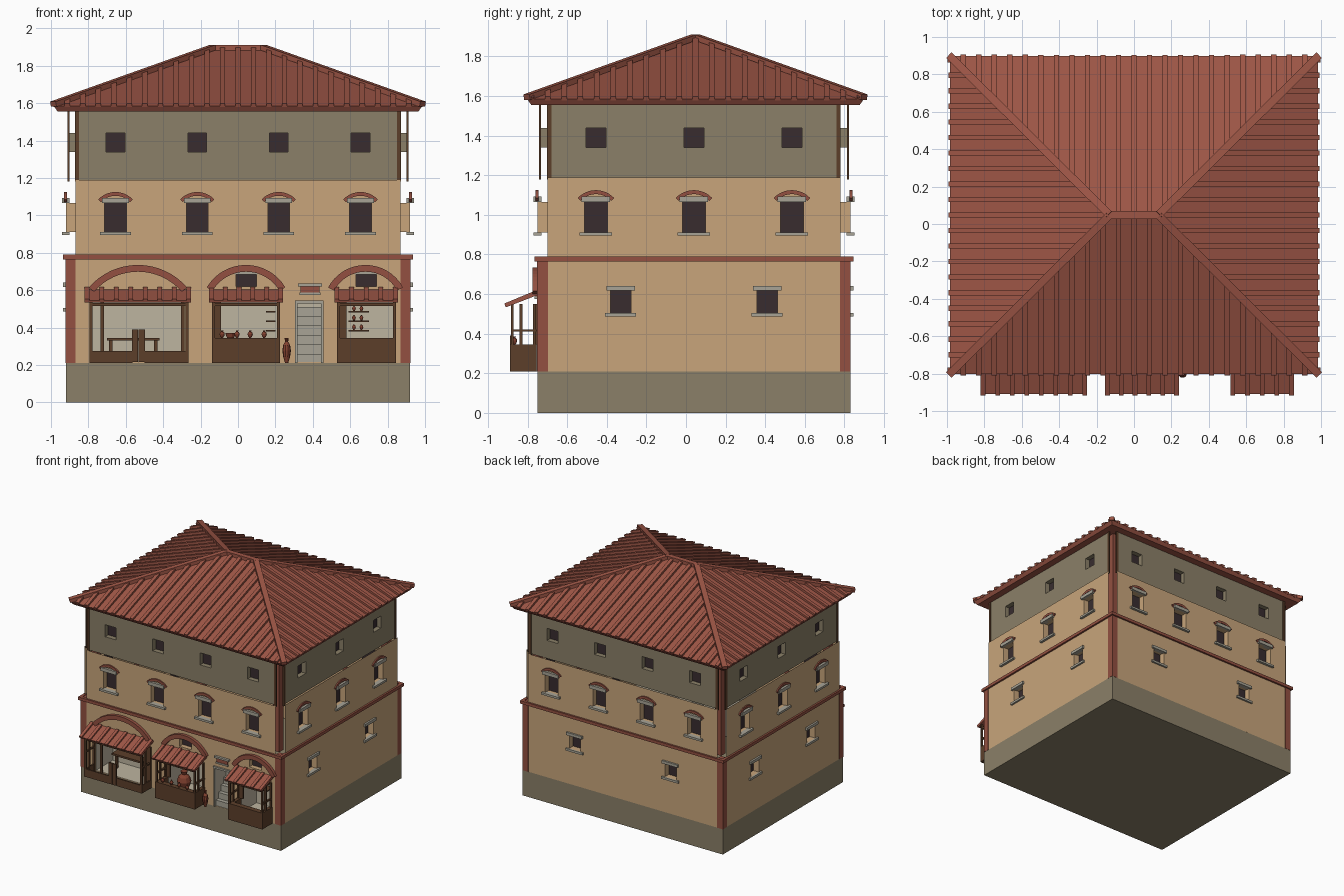
import bpy, bmesh, math
from mathutils import Vector, Matrix

if "Cube" in bpy.data.objects:
    bpy.data.objects.remove(bpy.data.objects["Cube"])

# Flat colours, sRGB 0-255 -> linear
def lin(c):
    c /= 255
    return c / 12.92 if c <= 0.04045 else ((c + 0.055) / 1.055) ** 2.4

COLOURS = {"tan_plaster": (200, 165, 123), "olive_plaster": (139, 128, 104), "roof_red": (158, 86, 70),
           "trim_red": (147, 80, 65), "wood_brown": (92, 63, 42), "dark_pane": (56, 44, 47),
           "stone_grey": (168, 164, 150), "pale_plaster": (190, 181, 160), "clay": (132, 66, 48)}
MATS = {}
for n, c in COLOURS.items():
    MATS[n] = bpy.data.materials.new(n)
    MATS[n].diffuse_color = (*map(lin, c), 1)

PARTS = {}          # name -> (bmesh, colour)
I = Matrix.Identity(4)

def part(name, colour):
    PARTS[name] = (bmesh.new(), colour)
    return name

def face(p, pts, M=I):
    bm = PARTS[p][0]
    bm.faces.new([bm.verts.new(M @ Vector(v)) for v in pts])

def loft(p, sections, M=I):
    """Closed skin through equal-sized loops, capped at both ends."""
    bm = PARTS[p][0]
    rings = [[bm.verts.new(M @ Vector(v)) for v in s] for s in sections]
    n = len(rings[0])
    fs = [bm.faces.new((a[i], a[(i + 1) % n], b[(i + 1) % n], b[i]))
          for a, b in zip(rings, rings[1:]) for i in range(n)]
    fs += [bm.faces.new(rings[0][::-1]), bm.faces.new(rings[-1])]
    bmesh.ops.recalc_face_normals(bm, faces=fs)

def box(p, x0, x1, y0, y1, z0, z1, M=I):
    loft(p, [[(x0, y0, z), (x1, y0, z), (x1, y1, z), (x0, y1, z)] for z in (z0, z1)], M)

def beam(p, a, b, w, h):
    """Sloping bar whose underside runs from a to b."""
    a, b = Vector(a), Vector(b)
    s = (b - a).cross(Vector((0, 0, 1))).normalized()
    u = s.cross(b - a).normalized() * h
    s *= w / 2
    loft(p, [[e - s, e + s, e + s + u, e - s + u] for e in (a, b)])

def arch(p, cx, top, a, h, t, y0, y1, M=I, n=12):
    """Segmental arch band of half width a, rise h, thickness t."""
    R = (a * a + h * h) / (2 * h)
    half, secs = math.asin(a / R), []
    for i in range(n + 1):
        g = half * (2 * i / n - 1)
        q = lambda r, y: (cx + r * math.sin(g), y, top - R + r * math.cos(g))
        secs.append([q(R, y0), q(R, y1), q(R - t, y1), q(R - t, y0)])
    loft(p, secs, M)

def jar(p, x, y, z, r, h):
    prof = [(.35, 0), (.8, .25), (1, .5), (.8, .72), (.35, .85), (.5, 1)]
    loft(p, [[(x + r * k * math.cos(i * math.pi / 5), y + r * k * math.sin(i * math.pi / 5), z + h * t)
              for i in range(10)] for k, t in prof])

def wall(p, M, u, z0, z1, y, holes):
    """Wall sheet with recessed openings: (u0, u1, z0, z1, depth, reveal part, back part)."""
    us = sorted({-u, u, *[v for h in holes for v in h[:2]]})
    zs = sorted({z0, z1, *[v for h in holes for v in h[2:4]]})
    for a, b in zip(us, us[1:]):
        for c, d in zip(zs, zs[1:]):
            if not any(h[0] < (a + b) / 2 < h[1] and h[2] < (c + d) / 2 < h[3] for h in holes):
                face(p, [(a, y, c), (b, y, c), (b, y, d), (a, y, d)], M)
    for a, b, c, d, dep, reveal, back in holes:
        ring = [(a, c), (b, c), (b, d), (a, d)]
        for (s, t), (v, w) in zip(ring, ring[1:] + ring[:1]):
            face(reveal, [(s, y, t), (v, y, w), (v, y + dep, w), (s, y + dep, t)], M)
        face(back, [(s, y + dep, t) for s, t in ring], M)

# Base
base = part("base", "olive_plaster")
box(base, -.92, .92, -.75, .83, 0, .21)

# Walls, windows and trim, one pass for each side (local -y faces outwards)
walls, attic = part("main_walls", "tan_plaster"), part("attic_walls", "olive_plaster")
panes, sills = part("window_panes", "dark_pane"), part("sills_and_lintels", "stone_grey")
arches, band = part("window_arches", "trim_red"), part("storey_band", "trim_red")
posts, rooms = part("attic_posts", "wood_brown"), part("shop_rooms", "pale_plaster")
FRONT = Matrix.Translation((0, -.75, 0))
SHOPS = [(-.78, -.29), (-.12, .21), (.54, .83)]
for k in range(4):
    long = k % 2 == 0
    M = (Matrix.Translation((0, .04, 0)) @ Matrix.Rotation(k * math.pi / 2, 4, 'Z')
         @ Matrix.Translation((0, -.79 if long else -.92, 0)))
    u = .87 if long else .74
    cols = (-.655, -.218, .218, .655) if long else (-.495, 0, .495)
    low = [] if k == 0 else ([-.44, .44] if long else [-.37, .37])
    holes = [(c - .058, c + .058, .91, 1.065, .05, walls, panes) for c in cols]
    holes += [(c - .052, c + .052, .505, .62, .05, walls, panes) for c in low]
    if k == 0:
        holes += [(a, b, .215, .56, .22, rooms, rooms) for a, b in SHOPS]
        holes += [(.315, .445, .215, .53, .22, rooms, rooms)]
        holes += [(c - .055, c + .055, .62, .685, .04, walls, panes) for c in (.043, .685)]
    wall(walls, M, u, .21, 1.19, 0, holes)
    wall(attic, M, u, 1.19, 1.57, .013,
         [(c - .05, c + .05, 1.34, 1.44, .04, attic, panes) for c in cols])
    for c in cols:
        box(sills, c - .082, c + .082, -.02, .02, .895, .912, M)
        box(sills, c - .072, c + .072, -.02, .02, 1.065, 1.093, M)
        arch(arches, c, 1.125, .092, .04, .02, -.01, .005, M)
    for c in low:
        box(sills, c - .078, c + .078, -.015, .02, .487, .505, M)
        box(sills, c - .072, c + .072, -.015, .02, .617, .64, M)
    box(band, -u - .065, u + .065, -.015, .01, .765, .79, M)
    for s in (-1, 1):
        c = s * (u - .01)
        box(posts, c - .011, c + .011, .008, .018, 1.18, 1.57, M)

# Corner pilasters below, recessed pillars above
pilasters, pillars = part("corner_pilasters", "trim_red"), part("recessed_corner_pillars", "trim_red")
for sx in (-1, 1):
    for sy in (-1, 1):
        x, y = sorted((sx * .868, sx * .922)), sorted((.04 + sy * .738, .04 + sy * .792))
        box(pilasters, *x, *y, .21, .785)
        x, y = sorted((sx * .81, sx * .866)), sorted((.04 + sy * .68, .04 + sy * .736))
        box(pillars, *x, *y, .785, 1.57)

# Hipped roof
roof, ribs, caps = part("roof", "roof_red"), part("roof_tile_ribs", "roof_red"), part("roof_caps", "roof_red")
CY, EX, EY, EZ, RX, RZ = .048, .985, .85, 1.585, .13, 1.885
rect = lambda ex, ey, z: [(-ex, CY - ey, z), (ex, CY - ey, z), (ex, CY + ey, z), (-ex, CY + ey, z)]
loft(roof, [rect(EX - .02, EY - .02, 1.556), rect(EX, EY, EZ), rect(RX, .004, RZ)])
STEP = .083
for s in (-1, 1):
    for i in range(-11, 12):
        p = i * STEP
        t = min(1, (EX - abs(p)) / (EX - RX))
        beam(ribs, (p, CY + s * EY, EZ - .006), (p, CY + s * EY * (1 - t), EZ + (RZ - EZ) * t), .028, .02)
        if abs(i) < 11:
            t = 1 - abs(p) / EY
            beam(ribs, (s * EX, CY + p, EZ - .006),
                 (s * (EX + (RX - EX) * t), CY + p, EZ + (RZ - EZ) * t), .028, .02)
    for sy in (-1, 1):
        beam(caps, (s * .985, CY + sy * .85, EZ - .004), (s * RX, CY, RZ), .042, .028)
beam(caps, (-RX - .01, CY, RZ - .003), (RX + .01, CY, RZ - .003), .042, .028)

# Shop arches and awnings
shop_arch, awning = part("shop_arches", "trim_red"), part("shop_awnings", "roof_red")
for cx, a in ((-.535, .262), (.043, .21), (.682, .2)):
    arch(shop_arch, cx, .735, a, .12, .036, -.775, -.745, n=16)
for c in (.043, .685):
    box(sills, c - .062, c + .062, -.758, -.74, .685, .697)
for x0, x1 in ((-.82, -.25), (-.155, .24), (.515, .855)):
    m = (x0 + x1) / 2
    beam(awning, (m, -.905, .535), (m, -.75, .595), x1 - x0, .01)
    n = round((x1 - x0) / .08)
    for i in range(n + 1):
        x = x0 + .013 + (x1 - x0 - .026) * i / n
        beam(awning, (x, -.91, .534), (x, -.755, .598), .025, .02)

# Stall frames: corner posts and rails
frame = part("stall_frames", "wood_brown")
for x0, x1 in ((-.795, -.265), (-.14, .225), (.53, .845)):
    for x in (x0, x1 - .016):
        for y in (-.885, -.84, -.772):
            box(frame, x, x + .016, y, y + .014, .21, .55)
        box(frame, x, x + .014, -.885, -.755, .41, .422)
    box(frame, x0, x1, -.885, -.87, .515, .532)

# Left stall: low panels, swing doors, uprights and a table inside
doors = part("stall_doors_and_panels", "wood_brown")
box(doors, -.795, -.565, -.882, -.87, .21, .275)
box(doors, -.5, -.265, -.882, -.87, .21, .275)
for x in (-.795, -.277):
    box(doors, x, x + .012, -.88, -.755, .21, .275)
for x in (-.567, -.531):
    box(doors, x, x + .033, -.89, -.876, .215, .39)
for x in (-.735, -.305):
    box(frame, x, x + .018, -.765, -.75, .21, .55)
table = part("table", "wood_brown")
box(table, -.7, -.42, -.66, -.58, .33, .345)
for x in (-.69, -.45):
    box(table, x, x + .02, -.63, -.61, .21, .33)

# Counters with jars, and shelves
counters, jars, shelves = part("counters", "wood_brown"), part("jars", "clay"), part("shelves", "wood_brown")
for x0, x1 in ((-.14, .225), (.53, .845)):
    box(counters, x0, x1, -.888, -.845, .21, .345)
    for x in (x0, x1 - .03):
        box(counters, x, x + .03, -.85, -.755, .21, .345)
    box(frame, x0 + .016, x0 + .05, -.765, -.75, .345, .55)
for x in (-.085, -.005, .065, .14):
    jar(jars, x, -.866, .345, .014, .04)
jar(jars, -.04, -.65, .21, .055, .16)
jar(jars, .26, -.8, .21, .023, .135)
for z in (.38, .43, .48):
    box(shelves, .59, .7, -.62, -.54, z, z + .008)
    box(shelves, .15, .2, -.66, -.56, z, z + .008)
    for x in (.62, .66):
        jar(jars, x, -.6, z + .008, .01, .03)

# Doorway with stairs and lintel
stairs, sign = part("stairs_and_door_frame", "stone_grey"), part("door_plaque", "trim_red")
for i in range(6):
    box(stairs, .317, .443, -.745 + i * .034, -.535, .21 + i * .05, .26 + i * .05)
for x in (.305, .443):
    box(stairs, x, x + .013, -.76, -.745, .21, .535)
box(stairs, .305, .456, -.765, -.745, .53, .545)
box(stairs, .33, .44, -.765, -.745, .575, .588)
box(stairs, .32, .45, -.77, -.745, .62, .635)
box(sign, .335, .435, -.76, -.745, .588, .62)

# Turn every collected part into an object
for name, (bm, colour) in PARTS.items():
    me = bpy.data.meshes.new(name)
    bm.to_mesh(me)
    bm.free()
    me.materials.append(MATS[colour])
    bpy.context.collection.objects.link(bpy.data.objects.new(name, me))

for m in bpy.data.materials:
    if m.users and not m.is_grease_pencil:
        m.use_nodes = True
        m.node_tree.nodes["Principled BSDF"].inputs["Base Color"].default_value = m.diffuse_color
